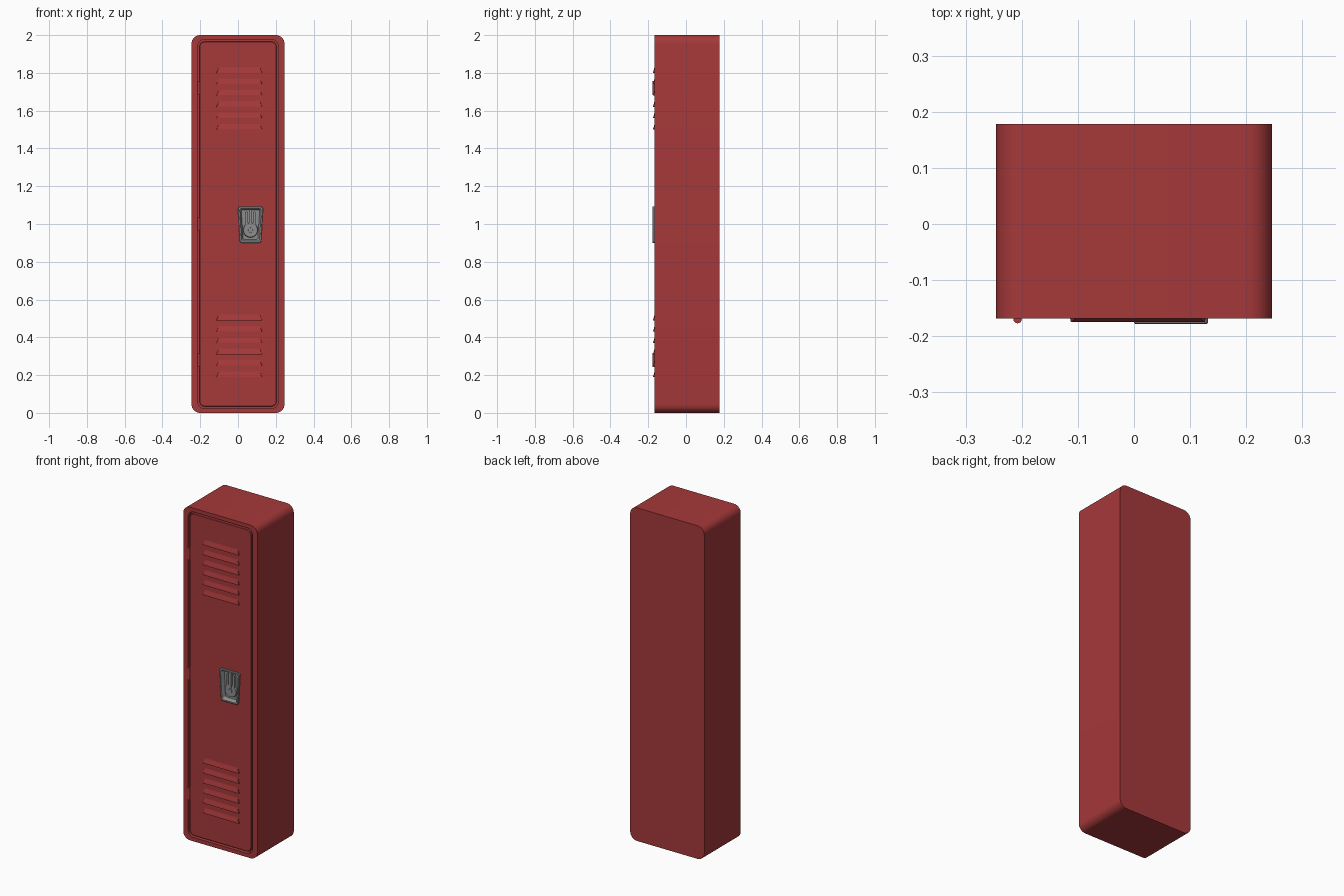
import bpy, bmesh, math
from mathutils import Vector

if "Cube" in bpy.data.objects:
    bpy.data.objects.remove(bpy.data.objects["Cube"])


def material(name, rgb):
    m = bpy.data.materials.new(name)
    m.diffuse_color = (*rgb, 1)
    m.use_nodes = True
    m.node_tree.nodes["Principled BSDF"].inputs["Base Color"].default_value = m.diffuse_color
    return m


RED = material("red_paint", (0.38, 0.04, 0.042))
GREY = material("grey_metal", (0.27, 0.27, 0.27))


def finish(name, bm, mat, angle=35):
    bmesh.ops.recalc_face_normals(bm, faces=bm.faces)
    mesh = bpy.data.meshes.new(name)
    bm.to_mesh(mesh)
    bm.free()
    mesh.materials.append(mat)
    ob = bpy.data.objects.new(name, mesh)
    bpy.context.collection.objects.link(ob)
    bpy.ops.object.select_all(action='DESELECT')
    ob.select_set(True)
    bpy.context.view_layer.objects.active = ob
    bpy.ops.object.shade_smooth_by_angle(angle=math.radians(angle))
    return ob


def rounded(cx, z0, z1, half_bottom, half_top, r, y, n=8):
    """Four-sided outline in the xz plane with rounded corners."""
    c = [Vector((cx - half_bottom, z0)), Vector((cx + half_bottom, z0)),
         Vector((cx + half_top, z1)), Vector((cx - half_top, z1))]
    pts = []
    for i, p in enumerate(c):
        a, b = (c[i - 1] - p).normalized(), (c[(i + 1) % 4] - p).normalized()
        half = a.angle(b) / 2
        centre = p + (a + b).normalized() * r / math.sin(half)
        t = r / math.tan(half)
        s, e = p + a * t - centre, p + b * t - centre
        sweep = math.pi - 2 * half
        start = math.atan2(s.y, s.x)
        for k in range(n + 1):
            ang = start + sweep * k / n
            pts.append((centre.x + r * math.cos(ang), y, centre.y + r * math.sin(ang)))
    return pts


def loft(name, loops, mat):
    """Skin successive outlines and cap both ends."""
    bm = bmesh.new()
    rings = [[bm.verts.new(p) for p in lp] for lp in loops]
    n = len(rings[0])
    for a, b in zip(rings, rings[1:]):
        for i in range(n):
            j = (i + 1) % n
            bm.faces.new((a[i], a[j], b[j], b[i]))
    bm.faces.new(rings[0])
    bm.faces.new(rings[-1])
    return finish(name, bm, mat)


def box_outline(half, margin, r, y):
    return rounded(0, margin, 2 - margin, half, half, r, y)


FRONT, DOOR = -0.168, -0.167
LX = 0.066  # latch centre


def latch_outline(inset, y, r=0.012):
    return rounded(LX, 0.90 + inset, 1.092 - inset, 0.056 - inset, 0.067 - inset, r, y)


# Cabinet shell with a front opening
loft("cabinet_body", [
    box_outline(0.246, 0.0, 0.045, 0.178),
    box_outline(0.246, 0.0, 0.045, FRONT),
    box_outline(0.213, 0.023, 0.036, FRONT),
    box_outline(0.213, 0.023, 0.036, -0.145)], RED)

# Door with an opening for the latch
loft("door", [
    box_outline(0.204, 0.034, 0.03, -0.140),
    box_outline(0.204, 0.034, 0.03, DOOR + 0.002),
    box_outline(0.202, 0.036, 0.028, DOOR),
    latch_outline(0.004, DOOR),
    latch_outline(0.004, -0.142)], RED)

# Recessed latch cup with raised rim
loft("latch_cup", [
    latch_outline(0.0, -0.148),
    latch_outline(0.0, -0.176),
    latch_outline(0.002, -0.178, 0.011),
    latch_outline(0.009, -0.178, 0.010),
    latch_outline(0.011, -0.175, 0.009),
    latch_outline(0.018, -0.155, 0.008)], GREY)


def disc(name, r, y_back, y_front):
    bm = bmesh.new()
    bmesh.ops.create_cone(bm, cap_ends=True, segments=32, radius1=r, radius2=r * 0.92, depth=y_back - y_front)
    for v in bm.verts:
        x, y, z = v.co
        v.co = (LX + x, (y_back + y_front) / 2 - z, 0.968 + y)
    finish(name, bm, GREY)


# Round latch boss and centre button
disc("latch_dial", 0.040, -0.153, -0.167)
disc("latch_button", 0.013, -0.165, -0.171)


def plate(name, x, z0, z1, half, y_front):
    loft(name, [rounded(x, z0, z1, half, half, 0.004, -0.153, 3),
                rounded(x, z0, z1, half, half, 0.004, y_front, 3)], GREY)


# Lift handle: centre bar and two side bars
plate("latch_lever", LX, 0.985, 1.078, 0.009, -0.172)
for side, s in (("left", -1), ("right", 1)):
    plate("latch_bar_" + side, LX + s * 0.021, 0.985, 1.065, 0.007, -0.167)


# Louvres: scoops that widen and stand out towards the bottom
def louvre(name, z):
    bm = bmesh.new()
    # drop below top edge, projection, half width
    profile = [(0, 0, 0.109), (0.014, 0.003, 0.113), (0.026, 0.0075, 0.118), (0.030, 0.008, 0.1195)]
    front, back = [], []
    for s in (-1, 1):
        front.append([bm.verts.new((0.007 + s * w, DOOR - d, z - h)) for h, d, w in profile])
        back.append([bm.verts.new((0.007 + s * (w + 0.002), DOOR + 0.003, z - h)) for h, d, w in profile])
    for i in range(3):
        for rows in (front, back):
            bm.faces.new((rows[0][i], rows[0][i + 1], rows[1][i + 1], rows[1][i]))
        for k in (0, 1):
            bm.faces.new((front[k][i], front[k][i + 1], back[k][i + 1], back[k][i]))
    for i in (0, 3):
        bm.faces.new((front[0][i], front[1][i], back[1][i], back[0][i]))
    finish(name, bm, RED)


for group, top in (("upper", 1.83), ("lower", 0.52)):
    for i in range(6):
        louvre(f"louvre_{group}_{i + 1}", top - 0.06 * i)

# Hinge knuckles along the left side of the door
for i, z in enumerate((0.28, 1.0, 1.72)):
    bm = bmesh.new()
    bmesh.ops.create_cone(bm, cap_ends=True, segments=20, radius1=0.0075, radius2=0.0075, depth=0.072)
    bmesh.ops.translate(bm, verts=bm.verts, vec=(-0.2075, -0.1695, z))
    finish(f"hinge_{i + 1}", bm, RED)
